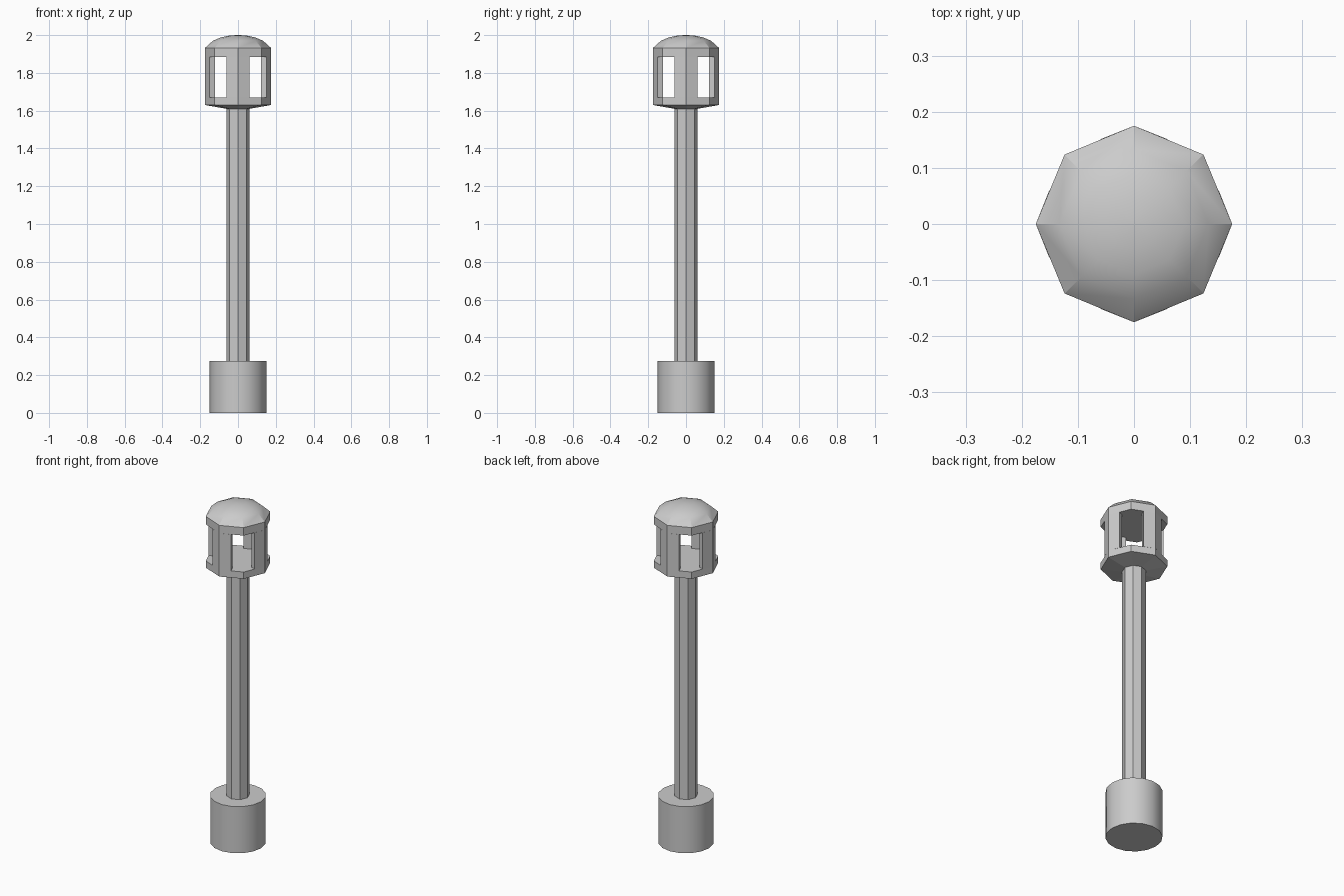
import bpy, bmesh
from math import sin, cos, pi

if "Cube" in bpy.data.objects:
    bpy.data.objects.remove(bpy.data.objects["Cube"])


def finish(name, bm, smooth=None):
    bmesh.ops.recalc_face_normals(bm, faces=bm.faces)
    mesh = bpy.data.meshes.new(name)
    bm.to_mesh(mesh)
    bm.free()
    obj = bpy.data.objects.new(name, mesh)
    bpy.context.collection.objects.link(obj)
    if smooth is not None:
        bpy.ops.object.select_all(action='DESELECT')
        obj.select_set(True)
        bpy.context.view_layer.objects.active = obj
        bpy.ops.object.shade_smooth_by_angle(angle=smooth)
    return obj


def lathe(name, profile, sides, smooth=None):
    """Spin (radius, z) points into a faceted solid, vertices on the axes."""
    bm = bmesh.new()
    rings = [[bm.verts.new((r * cos(2 * pi * i / sides), r * sin(2 * pi * i / sides), z))
              for i in range(sides)] for r, z in profile]
    for a, b in zip(rings, rings[1:]):
        for i in range(sides):
            j = (i + 1) % sides
            bm.faces.new((a[i], a[j], b[j], b[i]))
    bm.faces.new(rings[0])
    bm.faces.new(rings[-1])
    return finish(name, bm, smooth)


def pillar(name, angle, z0, z1):
    """Bent wall piece that wraps one corner of the octagon."""
    outline = [(0.151, -0.06), (0.175, 0), (0.151, 0.06),
               (0.121, 0.048), (0.14, 0), (0.121, -0.048)]
    bm = bmesh.new()
    c, s = cos(angle), sin(angle)
    low, high = [[bm.verts.new((x * c - y * s, x * s + y * c, z)) for x, y in outline]
                 for z in (z0, z1)]
    for i in range(6):
        j = (i + 1) % 6
        bm.faces.new((low[i], low[j], high[j], high[i]))
    for ring in (low, high):
        bm.faces.new((ring[0], ring[1], ring[4], ring[5]))
        bm.faces.new((ring[1], ring[2], ring[3], ring[4]))
    return finish(name, bm)


# Foot and post
lathe("base", [(0.15, 0), (0.15, 0.275)], 16, 0.5)
lathe("post", [(0.062, 0.275), (0.062, 1.615)], 8)

# Lantern head: tray, four corner pillars around open windows, domed cap
lathe("lantern_floor", [(0.062, 1.61), (0.175, 1.63), (0.175, 1.67)], 8)
for k in range(4):
    pillar(f"lantern_pillar_{k + 1}", k * pi / 2, 1.67, 1.885)
lathe("lantern_cap", [(0.175, 1.885), (0.175, 1.932), (0.133, 1.97),
                      (0.09, 1.988), (0.045, 1.998), (0.005, 2.0)], 8, 0.5)
